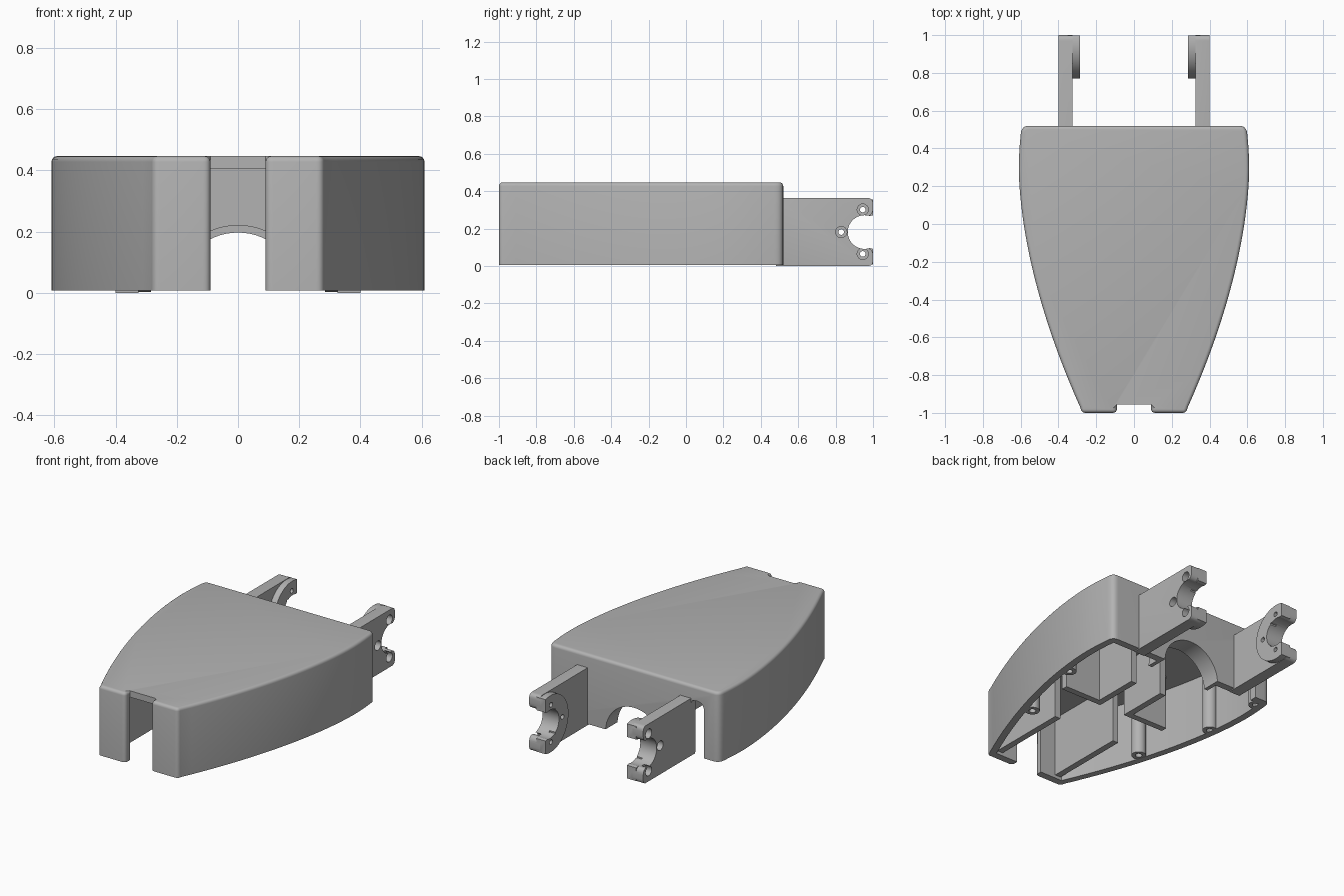
import bpy, bmesh, math
from mathutils import Vector

cube = bpy.data.objects.get("Cube")
if cube:
    bpy.data.objects.remove(cube)

grey = bpy.data.materials.new("plain grey")
grey.use_nodes = True
COLOUR = (0.45, 0.45, 0.45, 1)
grey.diffuse_color = COLOUR
grey.node_tree.nodes["Principled BSDF"].inputs["Base Color"].default_value = COLOUR


def rounded(points, steps=6):
    """Outline from (a, b) or (a, b, radius) points, rounding corners with a radius."""
    out = []
    for i, p in enumerate(points):
        c = Vector(p[:2])
        if len(p) < 3:
            out.append(c)
            continue
        before = Vector(points[i - 1][:2]) - c
        after = Vector(points[(i + 1) % len(points)][:2]) - c
        a, b = c + before.normalized() * p[2], c + after.normalized() * p[2]
        for k in range(steps + 1):
            t = k / steps
            mid = a.lerp(b, t)
            # blend of straight and quadratic curves gives a near-circular corner
            out.append(a * (1 - t) ** 2 + c * 2 * t * (1 - t) + b * t * t if 0 < t < 1 else mid)
    return out


def circle(a, b, r, n=32):
    return [(a + r * math.cos(math.tau * i / n), b + r * math.sin(math.tau * i / n))
            for i in range(n)]


def prism(name, outline, low, high, axis="z", edge_rule=None, bevel=0.03):
    """Extrude an outline along an axis; bevel the edges chosen by edge_rule."""
    place = {"x": lambda a, b, h: (h, a, b),
             "y": lambda a, b, h: (a, h, b),
             "z": lambda a, b, h: (a, b, h)}[axis]
    bm = bmesh.new()
    ends = [[bm.verts.new(place(p[0], p[1], h)) for p in outline] for h in (low, high)]
    for ring in ends:
        bm.faces.new(ring)
    n = len(outline)
    for i in range(n):
        j = (i + 1) % n
        bm.faces.new((ends[0][i], ends[0][j], ends[1][j], ends[1][i]))
    bmesh.ops.recalc_face_normals(bm, faces=bm.faces)
    if edge_rule:
        edges = [e for e in bm.edges if edge_rule(e.verts[0].co, e.verts[1].co)]
        bmesh.ops.bevel(bm, geom=edges, offset=bevel, segments=4, profile=0.5,
                        affect="EDGES", clamp_overlap=True)
    mesh = bpy.data.meshes.new(name)
    bm.to_mesh(mesh)
    bm.free()
    mesh.materials.append(grey)
    ob = bpy.data.objects.new(name, mesh)
    bpy.context.collection.objects.link(ob)
    return ob


def box(name, x, y, z):
    return prism(name, [(x[0], y[0]), (x[1], y[0]), (x[1], y[1]), (x[0], y[1])], *z)


def combine(target, other, how="DIFFERENCE"):
    mod = target.modifiers.new("cut", "BOOLEAN")
    mod.operation, mod.object, mod.solver = how, other, "EXACT"
    bpy.context.view_layer.objects.active = target
    bpy.ops.object.modifier_apply(modifier=mod.name)
    bpy.data.objects.remove(other)


def finish(ob):
    bpy.ops.object.select_all(action="DESELECT")
    ob.select_set(True)
    bpy.context.view_layer.objects.active = ob
    bpy.ops.object.shade_smooth_by_angle(angle=math.radians(30))


BASE, TOP, ROOF = 0.01, 0.45, 0.41
FRONT, BACK, WALL = -1.0, 0.52, 0.045
NOTCH = 0.09


def half_width(y):
    return 0.61 - 0.214 * abs(0.3 - y) ** 1.75


def side(inset, start, stop, n=24):
    """Points down the curved flank from front to back."""
    ys = [start + (stop - start) * i / n for i in range(n + 1)]
    return [(half_width(y) - inset, y) for y in ys]


# Housing: curved outline with a notch in the front
flank = side(0, FRONT + 0.03, BACK - 0.05)
right = [(NOTCH, FRONT + WALL), (NOTCH, FRONT, 0.025), (half_width(FRONT) + 0.005, FRONT, 0.02)]
right += flank + [(half_width(BACK), BACK, 0.04)]
left = [(-p[0], *p[1:]) for p in reversed(right)]
housing = prism("housing", rounded(right + left), BASE, TOP, "z",
                lambda a, b: a.z > 0.4 and b.z > 0.4
                and max(a.y, b.y) > FRONT + WALL + 0.001
                or a.z > 0.4 and b.z > 0.4 and min(a.y, b.y) < FRONT + WALL - 0.001, 0.028)

# Hollow inside, front slot, back arch and cable slot
inner = side(WALL, FRONT + WALL + 0.001, BACK - WALL)
cavity = prism("cavity", inner + [(-x, y) for x, y in reversed(inner)], -0.1, ROOF)
combine(housing, cavity)
combine(housing, box("slot", (-NOTCH + 0.0005, NOTCH - 0.0005), (-1.1, -0.9), (-0.1, ROOF - 0.0005)))
combine(housing, prism("arch", circle(0, 0, 0.2, 64), 0.4, 0.6, "y"))
cable = rounded([(-0.49, -0.1), (-0.4, -0.1), (-0.4, 0.36, 0.03), (-0.49, 0.36, 0.05)])
combine(housing, prism("cable_slot", cable, 0.46, 0.6, "y"))
finish(housing)

# Half-round collar behind the back arch
collar = prism("arch_collar", circle(0, 0, 0.225, 64), 0.4, 0.49, "y")
combine(collar, prism("collar_bore", circle(0, 0, 0.2, 64), 0.3, 0.6, "y"))
combine(collar, box("collar_trim", (-1, 1), (0, 1), (-1, BASE)))
finish(collar)

# Screw posts along the flanks
posts = [(s * x, y) for s in (-1, 1) for x, y in ((0.405, -0.44), (0.535, 0.05))]
for i, (x, y) in enumerate(posts + [(-0.55, 0.45)]):
    post = prism(f"screw_post_{i + 1}", circle(x, y, 0.043), BASE + 0.0005, ROOF + 0.01)
    combine(post, prism("screw_hole", circle(x, y, 0.02, 20), -0.1, 0.25))
    finish(post)

MID = 0.185
for s, label in ((1, "left"), (-1, "right")):
    def span(a, b):
        return sorted((s * a, s * b))

    # Inner ribs
    box(f"{label}_front_rib", span(0.2, 0.24), (-0.96, -0.43), (0.03, ROOF + 0.01))
    box(f"{label}_cross_rib", span(0.09, 0.38), (-0.2, -0.16), (0.06, ROOF + 0.01))
    box(f"{label}_middle_rib", span(0.09, 0.13), (-0.18, 0.13), (0.06, ROOF + 0.01))

    # Hinge arm: plate with rounded prongs and softened outer edges
    plate_shape = rounded([(0.48, 0.003), (1, 0.003, 0.03), (1, 0.1, 0.04), (0.93, 0.1),
                           (0.93, 0.27), (1, 0.27, 0.04), (1, 0.367, 0.03), (0.48, 0.367)])
    arm = prism(f"{label}_hinge_arm", plate_shape, *span(0.325, 0.4), "x",
                lambda a, b: min(abs(a.x), abs(b.x)) > 0.39 and abs(a.y - b.y) > 0.3, 0.022)
    # Round pad on the inner side, flat at the end
    pad = prism("pad", circle(0.95, MID, 0.18, 64), *span(0.285, 0.35), "x")
    combine(pad, box("pad_trim", (-1, 1), (0.999, 1.3), (-1, 1)))
    gap = rounded([(0.9, 0.105), (0.96, 0.105), (1.1, 0.07), (1.1, 0.3), (0.96, 0.265), (0.9, 0.265)])
    combine(pad, prism("pad_gap", gap, *span(0.2, 0.5), "x"))
    combine(arm, pad, "UNION")
    combine(arm, prism("pivot_cut", circle(0.955, MID, 0.09, 48), *span(0.2, 0.5), "x"))
    # Countersunk bolt holes
    for y, z in ((0.945, 0.305), (0.945, 0.068), (0.83, MID)):
        combine(arm, prism("bolt_hole", circle(y, z, 0.015, 20), *span(0.2, 0.5), "x"))
        combine(arm, prism("bolt_recess", circle(y, z, 0.03, 24), *span(0.36, 0.5), "x"))
    finish(arm)

# Set the whole model exactly on the ground
bpy.context.view_layer.update()
meshes = [o for o in bpy.context.scene.objects if o.type == "MESH"]
lowest = min((o.matrix_world @ v.co).z for o in meshes for v in o.data.vertices)
for o in meshes:
    o.location.z -= lowest
